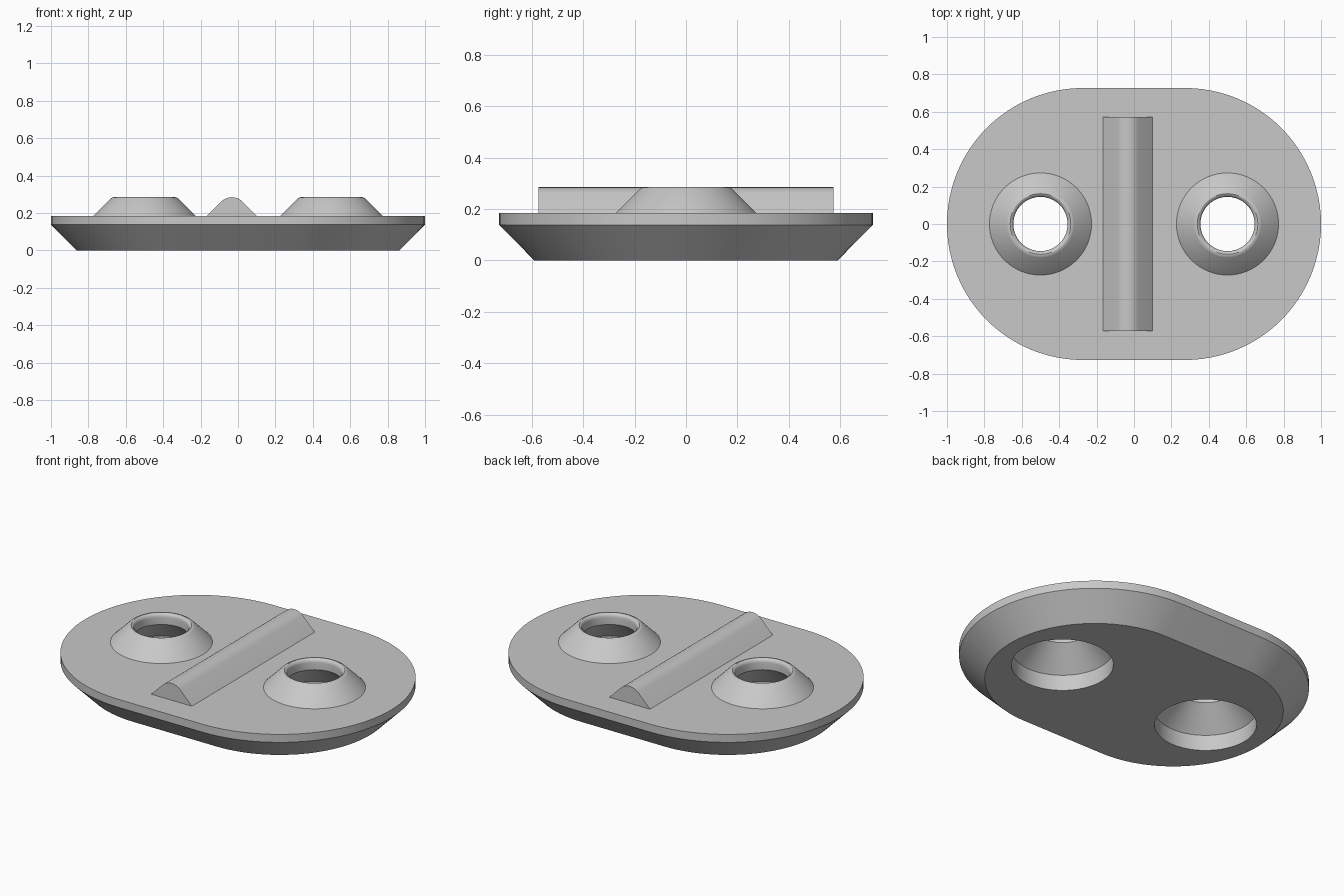
import bpy, bmesh, math
from mathutils import Vector

if "Cube" in bpy.data.objects:
    bpy.data.objects.remove(bpy.data.objects["Cube"])

grey = bpy.data.materials.new("light grey")
grey.diffuse_color = (0.58, 0.58, 0.58, 1)
grey.use_nodes = True
grey.node_tree.nodes["Principled BSDF"].inputs["Base Color"].default_value = grey.diffuse_color


def finish(name, bm):
    bmesh.ops.recalc_face_normals(bm, faces=bm.faces[:])
    mesh = bpy.data.meshes.new(name)
    bm.to_mesh(mesh)
    bm.free()
    mesh.materials.append(grey)
    ob = bpy.data.objects.new(name, mesh)
    bpy.context.collection.objects.link(ob)
    bpy.ops.object.select_all(action='DESELECT')
    ob.select_set(True)
    bpy.context.view_layer.objects.active = ob
    bpy.ops.object.shade_smooth_by_angle(angle=math.radians(30))
    return ob


def stadium(r, cx, n=48):
    """Outline of two half circles joined by straight sides."""
    pts = []
    for sign, start in ((1, -math.pi / 2), (-1, math.pi / 2)):
        for i in range(n + 1):
            a = start + math.pi * i / n
            pts.append((sign * cx + r * math.cos(a), r * math.sin(a)))
    return pts


def circle(r, cx, n=64):
    return [(cx + r * math.cos(2 * math.pi * i / n),
             r * math.sin(2 * math.pi * i / n)) for i in range(n)]


def skin(bm, rings):
    """Join (outline, z) rings with quads; return first and last loops."""
    loops = [[bm.verts.new((x, y, z)) for x, y in pts] for pts, z in rings]
    for a, b in zip(loops, loops[1:]):
        for i in range(len(a)):
            j = (i + 1) % len(a)
            bm.faces.new((a[i], a[j], b[j], b[i]))
    return loops[0], loops[-1]


def cap(bm, loops):
    """Fill a flat face that has holes."""
    edges = [bm.edges.get((l[i - 1], l[i])) for l in loops for i in range(len(l))]
    bmesh.ops.triangle_fill(bm, edges=edges, use_beauty=True, normal=Vector((0, 0, 1)))


# Plate with bevelled underside and two hollow conical bosses
T = 0.185
bm = bmesh.new()
CX = 0.273
low, high = skin(bm, [(stadium(0.59, CX), 0), (stadium(0.727, CX), 0.138),
                      (stadium(0.727, CX), T)])
bottoms, tops = [low], [high]
boss = [(0.273, 0), (0.273, 0.093), (0.145, 0.221), (0.145, 0.262),
        (0.147, 0.273), (0.153, 0.281), (0.162, 0.285), (0.17, 0.284),
        (0.18, 0.278), (0.273, T)]
for x in (-0.5, 0.5):
    b, t = skin(bm, [(circle(r, x), z) for r, z in boss])
    bottoms.append(b)
    tops.append(t)
cap(bm, bottoms)
cap(bm, tops)
finish("plate_with_bosses", bm)

# Rounded triangular ridge across the middle
bm = bmesh.new()
mid, half, r, length = -0.033, 0.133, 0.08, 0.573
profile = [(mid - half, T)]
for i in range(9):
    a = math.radians(135 - 90 * i / 8)
    profile.append((mid + r * math.cos(a), 0.285 - r + r * math.sin(a)))
profile.append((mid + half, T))
ends = [[bm.verts.new((x, y, z)) for x, z in profile] for y in (-length, length)]
for e in ends:
    bm.faces.new(e)
for i in range(len(profile)):
    bm.faces.new((ends[0][i - 1], ends[0][i], ends[1][i], ends[1][i - 1]))
finish("centre_ridge", bm)
